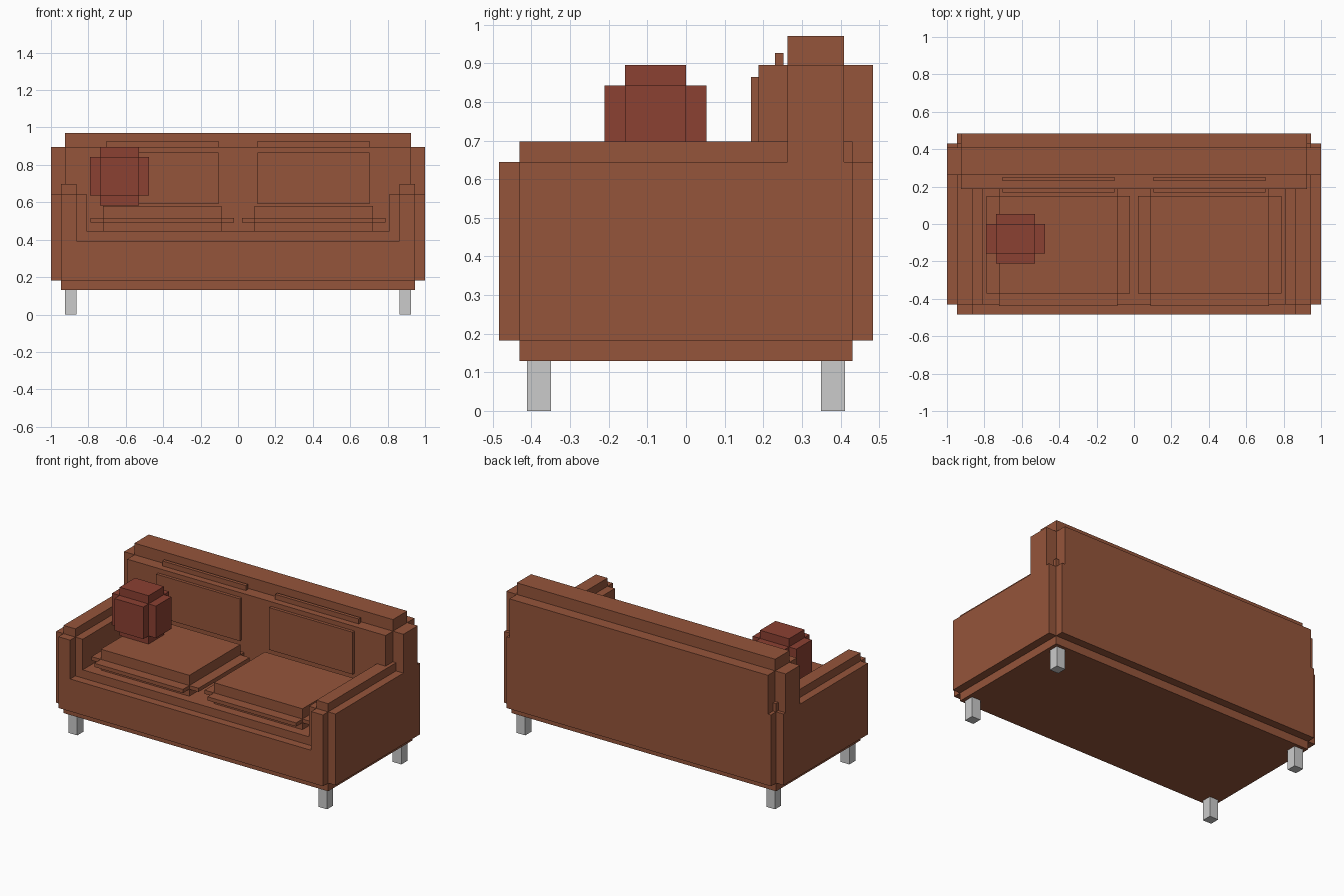
import bpy, bmesh
from mathutils import Matrix, Vector

if "Cube" in bpy.data.objects:
    bpy.data.objects.remove(bpy.data.objects["Cube"])


def material(name, color):
    mat = bpy.data.materials.new(name)
    mat.diffuse_color = color
    mat.use_nodes = True
    mat.node_tree.nodes["Principled BSDF"].inputs["Base Color"].default_value = mat.diffuse_color
    return mat


leather = material("brown_leather", (0.30, 0.09, 0.043, 1))
red_cloth = material("red_cloth", (0.26, 0.052, 0.032, 1))


def add_box(bm, lo, hi):
    lo, hi = Vector(lo), Vector(hi)
    bmesh.ops.create_cube(bm, size=1, matrix=Matrix.Translation((lo + hi) / 2)
                          @ Matrix.Diagonal((*(hi - lo), 1)))


def finish(name, bm, mat=None):
    mesh = bpy.data.meshes.new(name)
    bm.to_mesh(mesh)
    bm.free()
    if mat:
        mesh.materials.append(mat)
    obj = bpy.data.objects.new(name, mesh)
    bpy.context.collection.objects.link(obj)
    return obj


def stepped_block(name, lo, hi, step, mat):
    """Block with notched edges: three boxes, each full size along one axis."""
    bm = bmesh.new()
    for full in range(3):
        inset = Vector([0 if axis == full else step for axis in range(3)])
        add_box(bm, Vector(lo) + inset, Vector(hi) - inset)
    return finish(name, bm, mat)


# Main frame
stepped_block("base", (-1, -0.484, 0.13), (1, 0.484, 0.446), 0.053, leather)
stepped_block("backrest", (-1, 0.188, 0.14), (1, 0.484, 0.97), 0.075, leather)

# Mirrored arms, cushions and legs
for side, s in (("left", -1), ("right", 1)):
    def span(a, b):
        return sorted((s * a, s * b))

    x0, x1 = span(0.81, 1)
    stepped_block(side + "_arm", (x0, -0.484, 0.13), (x1, 0.484, 0.697), 0.053, leather)

    x0, x1 = span(0.022, 0.788)
    stepped_block(side + "_seat_cushion", (x0, -0.438, 0.425), (x1, 0.215, 0.581), 0.066, leather)

    x0, x1 = span(0.043, 0.765)
    stepped_block(side + "_back_cushion", (x0, 0.168, 0.53), (x1, 0.314, 0.927), 0.062, leather)

    x0, x1 = span(0.863, 0.925)
    for end, y in (("front", -0.38), ("back", 0.38)):
        bm = bmesh.new()
        add_box(bm, (x0, y - 0.031, 0), (x1, y + 0.031, 0.14))
        finish(f"{side}_{end}_leg", bm)

# Throw pillow
stepped_block("throw_pillow", (-0.79, -0.211, 0.583), (-0.477, 0.053, 0.896), 0.053, red_cloth)
